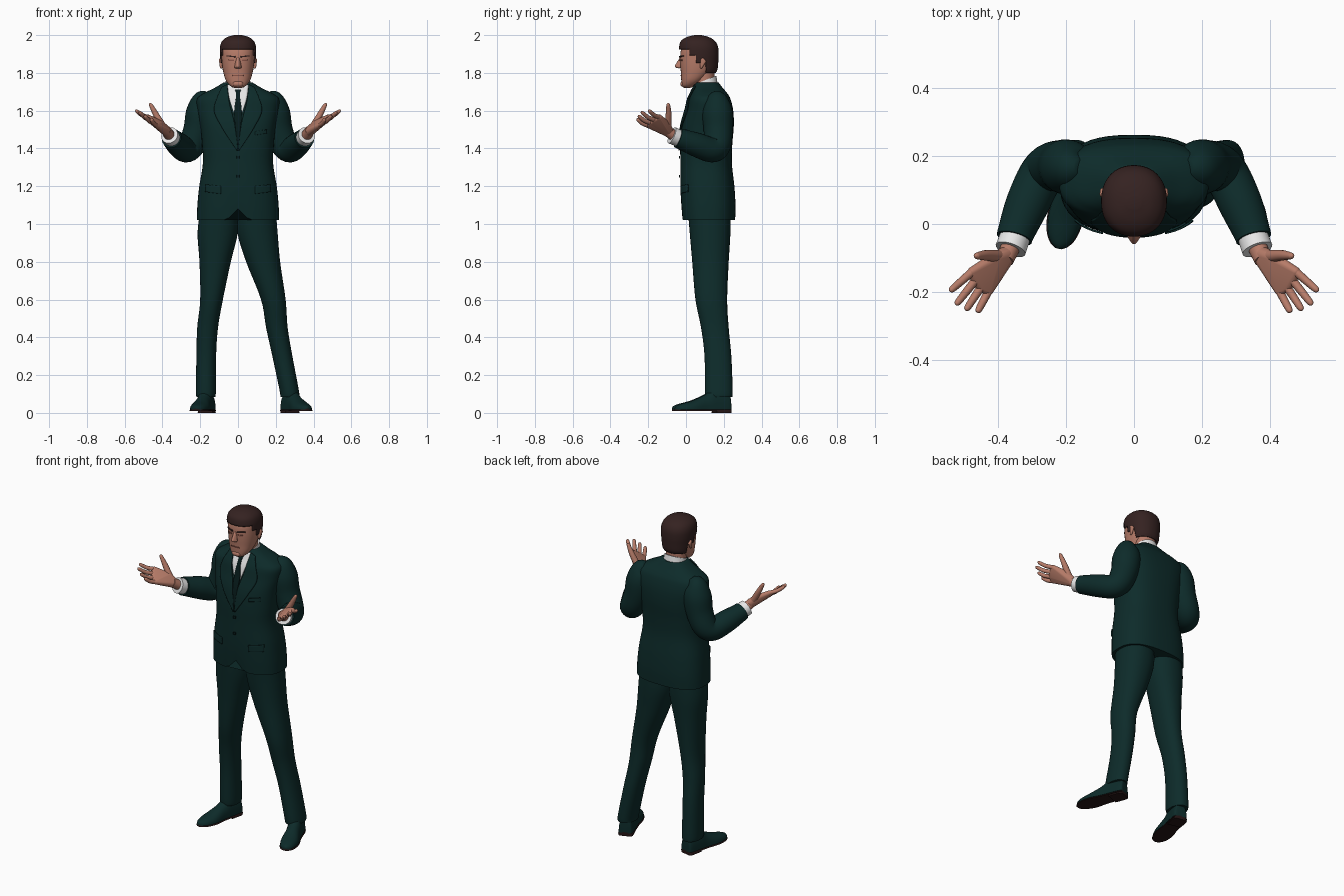
import bpy, bmesh, math
from mathutils import Vector
from mathutils.bvhtree import BVHTree

if "Cube" in bpy.data.objects:
    bpy.data.objects.remove(bpy.data.objects["Cube"])


def material(name, *rgb):
    m = bpy.data.materials.new(name)
    m.use_nodes = True
    m.diffuse_color = (*rgb, 1)
    bsdf = m.node_tree.nodes["Principled BSDF"]
    bsdf.inputs["Base Color"].default_value = (*rgb, 1)
    bsdf.inputs["Roughness"].default_value = 0.8
    return m


SUIT = material("dark green suit", .004, .024, .023)
TIE = material("black green tie", .002, .011, .011)
SHIRT = material("white shirt", .8, .8, .8)
SKIN = material("skin", .47, .2, .14)
LIP = material("shaded skin", .25, .09, .065)
HAIR = material("dark brown hair", .035, .016, .015)
SOLE = material("brown sole", .018, .007, .007)
made = []


def finish(name, bm, mat, mirrored=False):
    bmesh.ops.recalc_face_normals(bm, faces=bm.faces)
    mesh = bpy.data.meshes.new(name)
    bm.to_mesh(mesh)
    mesh.materials.append(mat)
    ob = bpy.data.objects.new(name, mesh)
    bpy.context.collection.objects.link(ob)
    if mirrored:
        ob.modifiers.new("mirror", 'MIRROR').use_mirror_merge = False
    made.append(ob)
    return ob


def smooth(rows, steps=5):
    """Catmull-Rom interpolation of rows of numbers."""
    out = []
    for i in range(len(rows) - 1):
        a, b, c, d = (rows[max(0, min(len(rows) - 1, i + k))] for k in (-1, 0, 1, 2))
        for s in range(steps):
            t = s / steps
            out.append([.5 * (2 * q + (r - p) * t + (2 * p - 5 * q + 4 * r - w) * t * t
                              + (3 * q - p - 3 * r + w) * t ** 3) for p, q, r, w in zip(a, b, c, d)])
    return out + [list(rows[-1])]


def skin_rings(rings):
    bm = bmesh.new()
    loops = [[bm.verts.new(p) for p in ring] for ring in rings]
    for a, b in zip(loops, loops[1:]):
        for i in range(len(a)):
            j = (i + 1) % len(a)
            bm.faces.new((a[i], a[j], b[j], b[i]))
    bm.faces.new(loops[0])
    bm.faces.new(loops[-1])
    return bm


def power(v, n):
    return math.copysign(abs(v) ** (2 / n), v)


def body(rows, n=2.4, seg=48):
    """Stack of rounded sections: z, centre x, half width, front y, back y."""
    rings = []
    for z, cx, hw, yf, yb in smooth(rows):
        angles = [math.tau * i / seg for i in range(seg)]
        rings.append([(cx + hw * power(math.cos(a), n),
                       (yf + yb) / 2 + (yb - yf) / 2 * power(math.sin(a), n), z) for a in angles])
    return skin_rings(rings)


def tube(name, rows, mat, seg=20, steps=5):
    """Tube along x, y, z, radius points, mirrored to both sides."""
    pts = smooth(rows, steps)
    rings = []
    for i, (x, y, z, r) in enumerate(pts):
        t = Vector(pts[min(i + 1, len(pts) - 1)][:3]) - Vector(pts[max(i - 1, 0)][:3])
        u = t.cross(Vector((1, .9, 0))).normalized()
        v = t.cross(u).normalized()
        rings.append([Vector((x, y, z)) + r * (u * math.cos(a) + v * math.sin(a))
                      for a in (math.tau * k / seg for k in range(seg))])
    return finish(name, skin_rings(rings), mat, True)


def hull(name, balls, mat, mirrored=False):
    """Convex skin around balls of x, y, z, radius."""
    bm = bmesh.new()
    for x, y, z, r in balls:
        made_ball = bmesh.ops.create_icosphere(bm, subdivisions=3, radius=r)
        bmesh.ops.translate(bm, verts=made_ball["verts"], vec=(x, y, z))
    bmesh.ops.delete(bm, geom=bm.faces[:], context='FACES_ONLY')
    res = bmesh.ops.convex_hull(bm, input=bm.verts[:])
    bmesh.ops.delete(bm, geom=[v for v in bm.verts if not v.link_faces], context='VERTS')
    return finish(name, bm, mat, mirrored)


def plate(name, target, left, right, mat, lift=.004, mirrored=False, n=10):
    """Thin sheet between two x, z edges, laid on the front of a target surface."""
    bm = bmesh.new()
    grid = []
    for (xa, za), (xb, zb) in zip(smooth(left, 6), smooth(right, 6)):
        row = []
        for k in range(n + 1):
            x, z = xa + (xb - xa) * k / n, za + (zb - za) * k / n
            hit, normal, _, _ = target.ray_cast(Vector((x, -1, z)), Vector((0, 1, 0)))
            if normal.y > 0:
                normal = -normal
            row.append(bm.verts.new(hit + normal * lift))
        grid.append(row)
    for a, b in zip(grid, grid[1:]):
        for k in range(n):
            bm.faces.new((a[k], a[k + 1], b[k + 1], b[k]))
    ob = finish(name, bm, mat, mirrored)
    thick = ob.modifiers.new("thickness", 'SOLIDIFY')
    thick.thickness, thick.offset = .006, 0
    return ob


# Jacket with a cutaway at the lower front
bm = body([(1.02, 0, .218, -.02, .26), (1.1, 0, .215, -.026, .262), (1.2, 0, .205, -.03, .256),
           (1.32, 0, .186, -.03, .243), (1.42, 0, .19, -.03, .245), (1.52, 0, .2, -.022, .253),
           (1.6, 0, .215, 0, .25), (1.66, 0, .218, .014, .236), (1.69, 0, .185, .028, .22),
           (1.72, 0, .125, .04, .195), (1.75, 0, .075, .05, .172)], n=2.6)
for v in bm.verts:
    if v.co.y < .1 and v.co.z < 1.18:
        v.co.z += max(0, .06 - abs(v.co.x)) * (1.18 - v.co.z) / .16
bm.normal_update()
jacket = BVHTree.FromBMesh(bm)
finish("jacket", bm, SUIT)

# Shirt front, tie, lapels, pockets and buttons
plate("shirt_front", jacket, [(-.055, 1.735), (-.045, 1.66), (-.008, 1.55)],
      [(.055, 1.735), (.045, 1.66), (.008, 1.55)], SHIRT, .002)
plate("tie", jacket, [(-.016, 1.71), (-.01, 1.675), (-.02, 1.58), (-.004, 1.42)],
      [(.016, 1.71), (.01, 1.675), (.02, 1.58), (.004, 1.42)], TIE, .006)
plate("lapel", jacket, [(.056, 1.735), (.045, 1.64), (.018, 1.53), (0, 1.39)],
      [(.085, 1.72), (.125, 1.61), (.09, 1.52), (.008, 1.39)], SUIT, .007, True)
plate("pocket_flap", jacket, [(.09, 1.2), (.09, 1.16)], [(.17, 1.21), (.17, 1.17)], SUIT, .004, True)
plate("breast_pocket", jacket, [(.09, 1.49), (.09, 1.47)], [(.15, 1.5), (.15, 1.48)], SUIT, .004)
for i, z in enumerate((1.36, 1.26)):
    plate(f"button_{i + 1}", jacket, [(-.007, z), (-.007, z - .014)], [(.007, z), (.007, z - .014)], TIE, .004, n=2)

# Shirt collar, sloping down to the front
bm = body([(1.705, 0, .076, .032, .17), (1.735, 0, .069, .036, .165), (1.765, 0, .064, .04, .16)], 2.1)
for v in bm.verts:
    v.co.z += (v.co.y - .11) * .4
finish("shirt_collar", bm, SHIRT)

# Sleeves, cuffs and wrists
tube("sleeve", [(.155, .165, 1.685, .025), (.182, .165, 1.655, .06), (.195, .167, 1.59, .08), (.212, .17, 1.5, .077),
                (.245, .166, 1.42, .072), (.277, .135, 1.393, .067), (.315, .055, 1.42, .064),
                (.345, -.02, 1.447, .055), (.352, -.042, 1.455, .053)], SUIT, 28)
tube("shirt_cuff", [(.347, -.03, 1.45, .045), (.363, -.075, 1.47, .046)], SHIRT, 24)
tube("wrist", [(.355, -.05, 1.458, .03), (.38, -.105, 1.495, .027)], SKIN)

# Hands, palms up
knuckles = [(.475, -.14, 1.565, .014), (.466, -.165, 1.55, .014), (.45, -.186, 1.535, .014), (.428, -.198, 1.52, .013)]
tips = [(.542, -.198, 1.6), (.524, -.238, 1.592), (.495, -.254, 1.572), (.461, -.26, 1.555)]
hull("palm", [(.372, -.09, 1.485, .026), (.405, -.1, 1.525, .02)] + knuckles, SKIN, True)
for finger, (x, y, z, r), (tx, ty, tz) in zip(("index", "middle", "ring", "little"), knuckles, tips):
    tube(f"{finger}_finger", [(x, y, z, r * .9), ((x + tx) / 2, (y + ty) / 2, (z + tz) / 2 - .006, .0115),
                              (tx * .9 + x * .1, ty * .9 + y * .1, tz - .003, .0095), (tx, ty, tz, .003)], SKIN, 12)
tube("thumb", [(.4, -.095, 1.52, .019), (.432, -.092, 1.575, .016), (.452, -.093, 1.612, .0125),
               (.463, -.094, 1.633, .009), (.465, -.095, 1.64, .003)], SKIN, 14)

# Trouser legs, standing apart
finish("right_trouser_leg", body([
    (1.07, -.1, .1, .01, .235), (.95, -.108, .106, .02, .235), (.8, -.121, .083, .033, .226),
    (.6, -.14, .06, .05, .217), (.45, -.161, .055, .08, .223), (.3, -.168, .052, .098, .238),
    (.12, -.17, .053, .1, .247), (.085, -.17, .05, .105, .245)], 2.2), SUIT)
finish("left_trouser_leg", body([
    (1.07, .1, .1, .01, .235), (.95, .104, .106, .02, .235), (.8, .133, .09, .033, .226),
    (.6, .187, .065, .05, .218), (.45, .206, .057, .08, .226), (.3, .235, .053, .098, .24),
    (.12, .271, .051, .1, .247), (.085, .274, .05, .105, .245)], 2.2), SUIT)

# Shoes: distance from heel, half width, top height
shoe_rows = [(0, .025, .08), (.012, .04, .11), (.09, .043, .125), (.14, .044, .095),
             (.21, .051, .065), (.265, .042, .05), (.295, .025, .04), (.308, .006, .03)]


def shoe_part(name, heel, toe, mat, rows, low, high=None):
    origin = Vector((*heel, 0))
    along = (Vector((*toe, 0)) - origin).normalized()
    across = along.cross(Vector((0, 0, 1)))
    rings = []
    for d, w, top in smooth(rows):
        top = high or top
        rings.append([origin + along * d + across * w * math.cos(a)
                      + Vector((0, 0, low + (top - low) * max(0, power(math.sin(a), 2.4))))
                      for a in (math.tau * k / 28 for k in range(28))])
    finish(name, skin_rings(rings), mat)


for side, heel, toe in (("right", (-.155, .228), (-.225, -.085)), ("left", (.258, .23), (.368, -.06))):
    shoe_part(f"{side}_shoe", heel, toe, SUIT, shoe_rows, .018)
    shoe_part(f"{side}_sole", heel, toe, SOLE, [(d, w + .003, t) for d, w, t in shoe_rows], .01, .024)
    shoe_part(f"{side}_heel", heel, toe, SOLE, [(0, .026, 0), (.012, .041, 0), (.085, .041, 0)], 0, .022)

# Neck and head
finish("neck", body([(1.69, 0, .064, .05, .155), (1.75, 0, .06, .045, .152), (1.83, 0, .06, .04, .15)], 2), SKIN)
bm = body([(1.72, 0, .018, -.01, .02), (1.732, 0, .042, -.022, .05), (1.76, 0, .064, -.025, .09),
           (1.8, 0, .077, -.027, .13), (1.84, 0, .084, -.03, .15), (1.88, 0, .087, -.031, .158),
           (1.92, 0, .087, -.027, .158), (1.955, 0, .073, -.012, .142), (1.98, 0, .045, .02, .11),
           (1.99, 0, .015, .05, .08)], 2.25)
bm.normal_update()
head = BVHTree.FromBMesh(bm)
finish("head", bm, SKIN)
hull("nose", [(0, -.024, 1.88, .008), (0, -.049, 1.836, .01), (.011, -.036, 1.832, .008), (-.011, -.036, 1.832, .008)], SKIN)
hull("ear", [(.09, .088, 1.868, .011), (.089, .08, 1.83, .007), (.092, .098, 1.86, .008)], SKIN, True)
hull("chin", [(.012, -.014, 1.742, .016), (-.012, -.014, 1.742, .016)], SKIN)

# Painted face details
plate("eyebrow", head, [(.014, 1.889), (.014, 1.882)], [(.058, 1.892), (.058, 1.887)], HAIR, .003, True)
plate("eye", head, [(.02, 1.87), (.02, 1.863)], [(.048, 1.87), (.048, 1.863)], LIP, .001, True)
plate("mouth", head, [(-.027, 1.79), (-.027, 1.784)], [(.027, 1.79), (.027, 1.784)], LIP, .001)

# Hair shell, trimmed along the hairline
bm = body([(1.8, 0, .079, 0, .158), (1.82, 0, .086, -.015, .167), (1.86, 0, .092, -.033, .171),
           (1.9, 0, .096, -.036, .173), (1.94, 0, .095, -.036, .169), (1.97, 0, .083, -.026, .152),
           (1.99, 0, .056, .005, .12), (2, 0, .02, .045, .08)], 2.2, 96)


def bare(p):
    if p.z > 1.925:
        return False
    return p.y < (.02 if p.z > 1.895 else .055 if p.z > 1.85 else .108)


cut = [f for f in bm.faces if bare(f.calc_center_median()) or f.calc_center_median().z < 1.801]
bmesh.ops.delete(bm, geom=cut, context='FACES')
shell = finish("hair", bm, HAIR).modifiers.new("thickness", 'SOLIDIFY')
shell.thickness, shell.offset = .012, -1

# Smooth shading with sharp edges kept
bpy.ops.object.select_all(action='DESELECT')
for ob in made:
    ob.select_set(True)
bpy.context.view_layer.objects.active = made[0]
bpy.ops.object.shade_smooth_by_angle(angle=math.radians(50))
